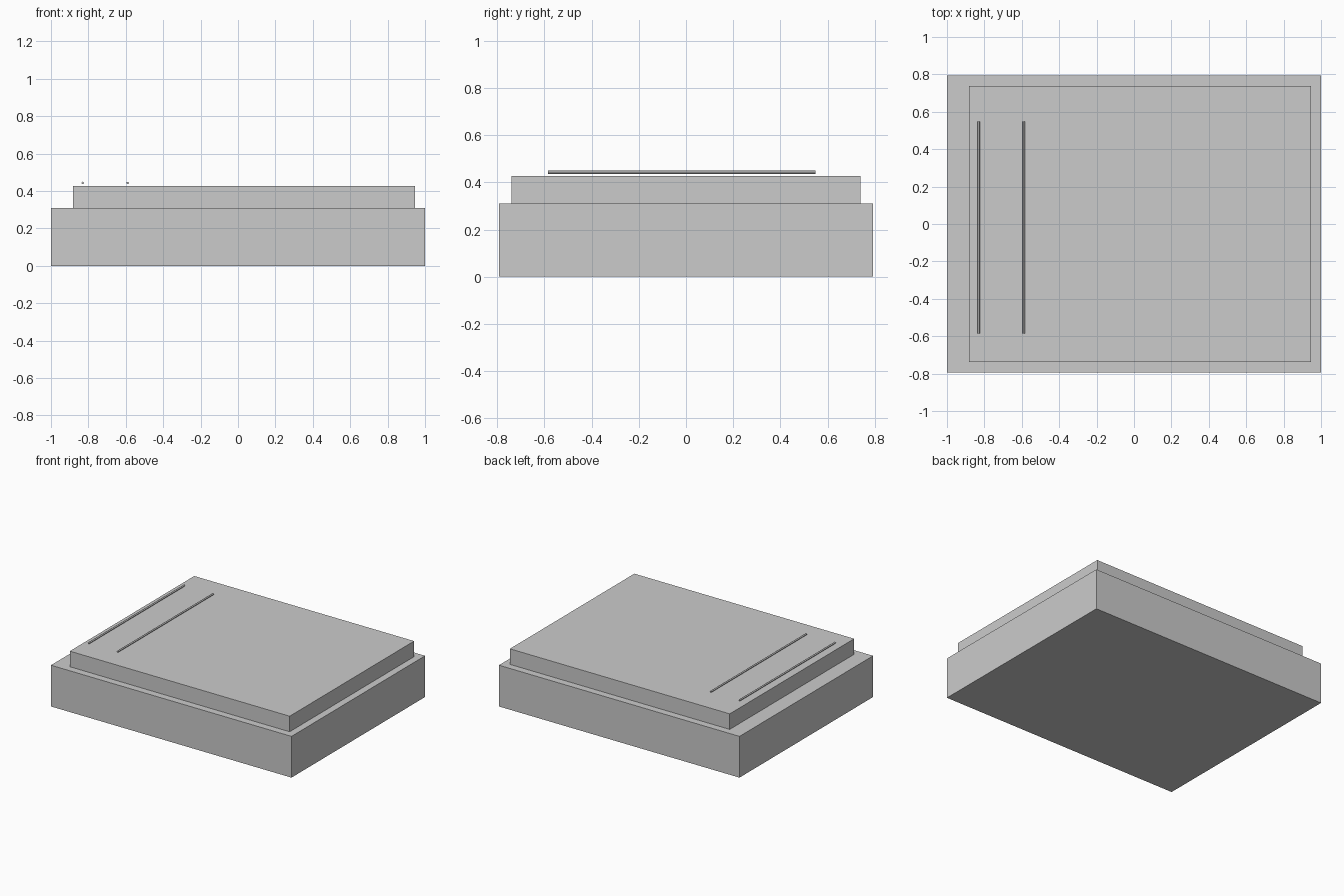
import bpy
from math import pi

if "Cube" in bpy.data.objects:
    bpy.data.objects.remove(bpy.data.objects["Cube"])


def box(name, x0, x1, y0, y1, z0, z1):
    bpy.ops.mesh.primitive_cube_add(
        size=1, location=((x0 + x1) / 2, (y0 + y1) / 2, (z0 + z1) / 2))
    ob = bpy.context.object
    ob.name = name
    ob.scale = (x1 - x0, y1 - y0, z1 - z0)
    bpy.ops.object.transform_apply(location=False, rotation=False, scale=True)
    return ob


# Stepped slab: wide base with a slightly offset upper tier
box("base_slab", -1, 1, -0.793, 0.793, 0, 0.31)
box("upper_slab", -0.881, 0.947, -0.739, 0.739, 0.31, 0.427)

# Two thin rods hovering just above the upper tier
for name, x in (("outer_rod", -0.83), ("inner_rod", -0.59)):
    bpy.ops.mesh.primitive_cylinder_add(
        vertices=12, radius=0.0065, depth=1.134,
        location=(x, -0.018, 0.443), rotation=(pi / 2, 0, 0))
    bpy.context.object.name = name
    bpy.ops.object.shade_smooth_by_angle()
